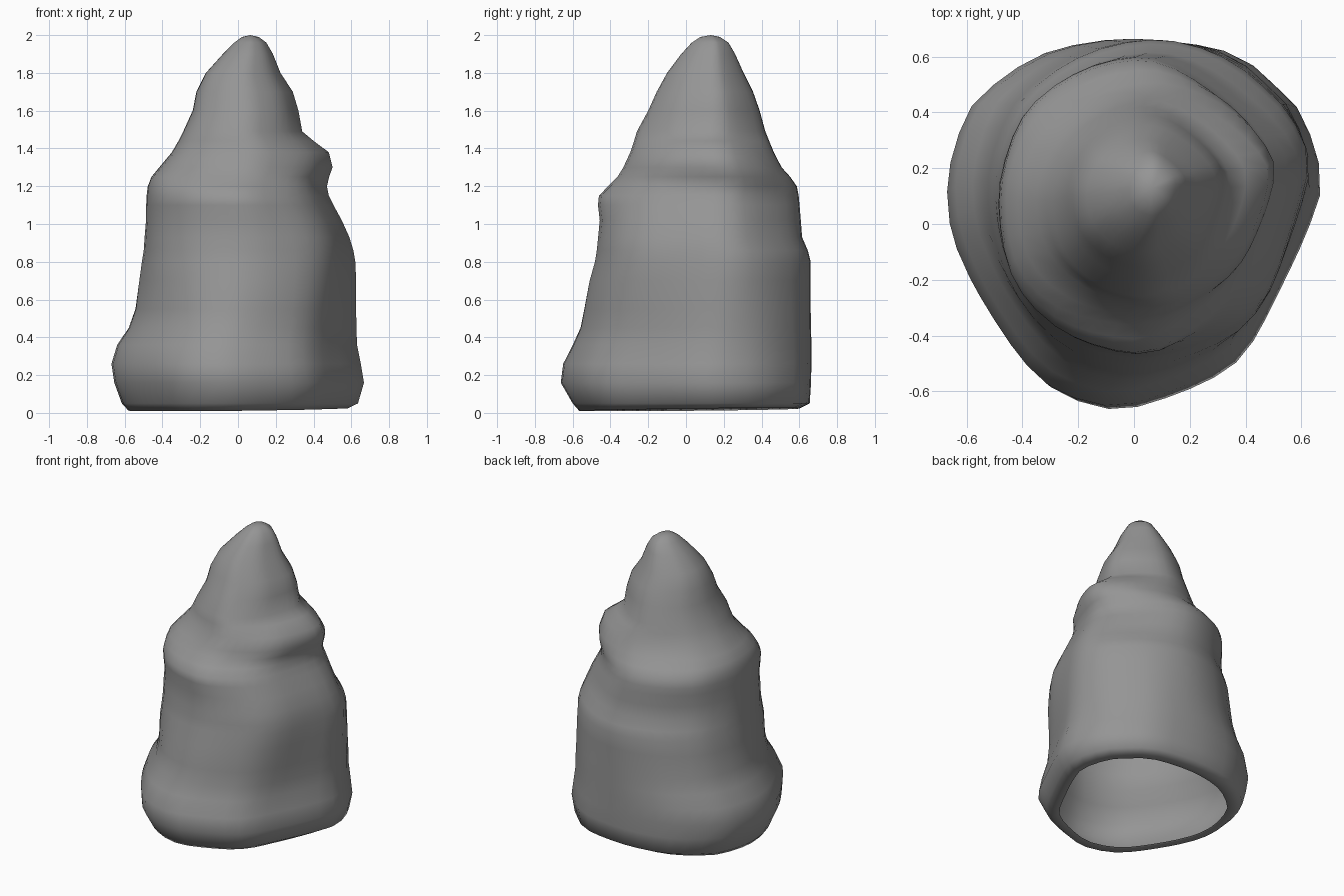
import bpy, bmesh, math
from mathutils import Vector

if "Cube" in bpy.data.objects:
    bpy.data.objects.remove(bpy.data.objects["Cube"])

SEG = 40

# Normalised outlines, counter-clockwise: rounded triangle (foot), soft oval (peak)
FOOT = [(1, .25), (.9, .58), (.75, .75), (.5, .93), (0, 1), (-.45, .93), (-.75, .75),
        (-.9, .58), (-1, .23), (-.96, -.12), (-.75, -.53), (-.48, -.87), (-.15, -1),
        (.1, -.96), (.42, -.83), (.6, -.68), (.77, -.37), (.94, 0)]
PEAK = [(1, .22), (.9, .47), (.6, .76), (.25, .97), (-.06, 1), (-.42, .88), (-.78, .6),
        (-.97, .2), (-.98, -.18), (-.85, -.55), (-.5, -.86), (0, -1), (.35, -.88),
        (.7, -.6), (.9, -.2)]

# Height: left, right, front, back silhouette
RINGS = [
    (0.02, -.54, .53, -.52, .55), (0.005, -.58, .58, -.565, .60),
    (0.05, -.615, .635, -.60, .655), (0.16, -.655, .667, -.663, .662),
    (0.26, -.67, .65, -.65, .664), (0.36, -.64, .63, -.60, .664),
    (0.45, -.58, .627, -.56, .662), (0.55, -.545, .625, -.54, .66),
    (0.70, -.525, .625, -.51, .66), (0.80, -.51, .62, -.48, .66),
    (0.86, -.50, .61, -.47, .645), (0.93, -.495, .59, -.463, .615),
    (1.02, -.487, .55, -.455, .608), (1.10, -.485, .505, -.465, .60),
    (1.15, -.482, .48, -.46, .595), (1.20, -.475, .47, -.41, .585),
    (1.25, -.455, .48, -.36, .55), (1.30, -.415, .498, -.33, .505),
    (1.38, -.35, .48, -.295, .465), (1.44, -.315, .40, -.275, .44),
    (1.49, -.29, .34, -.26, .42), (1.60, -.24, .32, -.20, .39),
    (1.70, -.22, .29, -.155, .355), (1.80, -.17, .225, -.10, .305),
    (1.90, -.08, .185, -.025, .26), (1.96, -.02, .15, .03, .225), (1.99, .02, .11, .075, .18)]

# Local lumps and hollows on the diagonals: angle, spread, height, half-height, amount
LUMPS = [(225, 28, 1.25, .07, .03), (225, 28, .80, .22, .025), (315, 28, .85, .25, .035),
         (315, 20, 1.42, .05, -.02), (45, 25, 1.28, .07, .025), (45, 25, .98, .06, -.02),
         (135, 28, 1.15, .10, .02)]


def outline(points):
    """Resample a closed smooth outline evenly by angle, filling -1..1 both ways."""
    n, dense = len(points), []
    p = [Vector(q) for q in points]
    for i in range(n):
        a, b, c, d = (p[(i + k) % n] for k in (-1, 0, 1, 2))
        for s in range(16):
            t = s / 16
            v = .5 * (2*b + (c-a)*t + (2*a-5*b+4*c-d)*t*t + (3*b-a-3*c+d)*t**3)
            dense.append(v)
    angles = [2 * math.pi * i / SEG for i in range(SEG)]
    ring = [min(dense, key=lambda v: -v.normalized().dot(Vector((math.cos(a), math.sin(a)))))
            for a in angles]
    for k in (0, 1):
        lo, hi = min(v[k] for v in ring), max(v[k] for v in ring)
        ring = [Vector([(2 * (c - lo) / (hi - lo) - 1) if i == k else c
                        for i, c in enumerate(v)]) for v in ring]
    return ring


def lump(angle, z):
    total = 0
    for a, spread, h, half, amount in LUMPS:
        d = (math.degrees(angle) - a + 180) % 360 - 180
        total += amount * math.exp(-(d / spread) ** 2 - ((z - h) / half) ** 2)
    return total


foot, peak = outline(FOOT), outline(PEAK)
bm = bmesh.new()
loops = []
for z, x0, x1, y0, y1 in RINGS:
    blend = min(1, max(0, (z - .3) / .85))
    loop = []
    for f, p in zip(foot, peak):
        u = f.lerp(p, blend)
        angle = math.atan2(u.y, u.x)
        push = lump(angle, z)
        x = (x0 + x1) / 2 + u.x * (x1 - x0) / 2 + push * math.cos(angle)
        y = (y0 + y1) / 2 + u.y * (y1 - y0) / 2 + push * math.sin(angle)
        # Slightly uneven foot rim
        lift = .012 * (1 + .5 * u.x + .5 * u.y) if z < .04 else 0
        loop.append(bm.verts.new((x, y, z + lift)))
    loops.append(loop)

# Open-bottomed skin with a rounded tip
for a, b in zip(loops, loops[1:]):
    for i in range(SEG):
        j = (i + 1) % SEG
        bm.faces.new((a[i], a[j], b[j], b[i]))
tip = bm.verts.new((.065, .13, 2.0))
for i in range(SEG):
    bm.faces.new((loops[-1][i], loops[-1][(i + 1) % SEG], tip))

mesh = bpy.data.meshes.new("rock_spire")
bm.to_mesh(mesh)
bm.free()
for poly in mesh.polygons:
    poly.use_smooth = True
rock = bpy.data.objects.new("rock_spire", mesh)
bpy.context.collection.objects.link(rock)

# Dark grey stone
stone = bpy.data.materials.new("dark_stone")
stone.diffuse_color = (.3, .3, .3, 1)
stone.use_nodes = True
stone.node_tree.nodes["Principled BSDF"].inputs["Base Color"].default_value = stone.diffuse_color
mesh.materials.append(stone)
